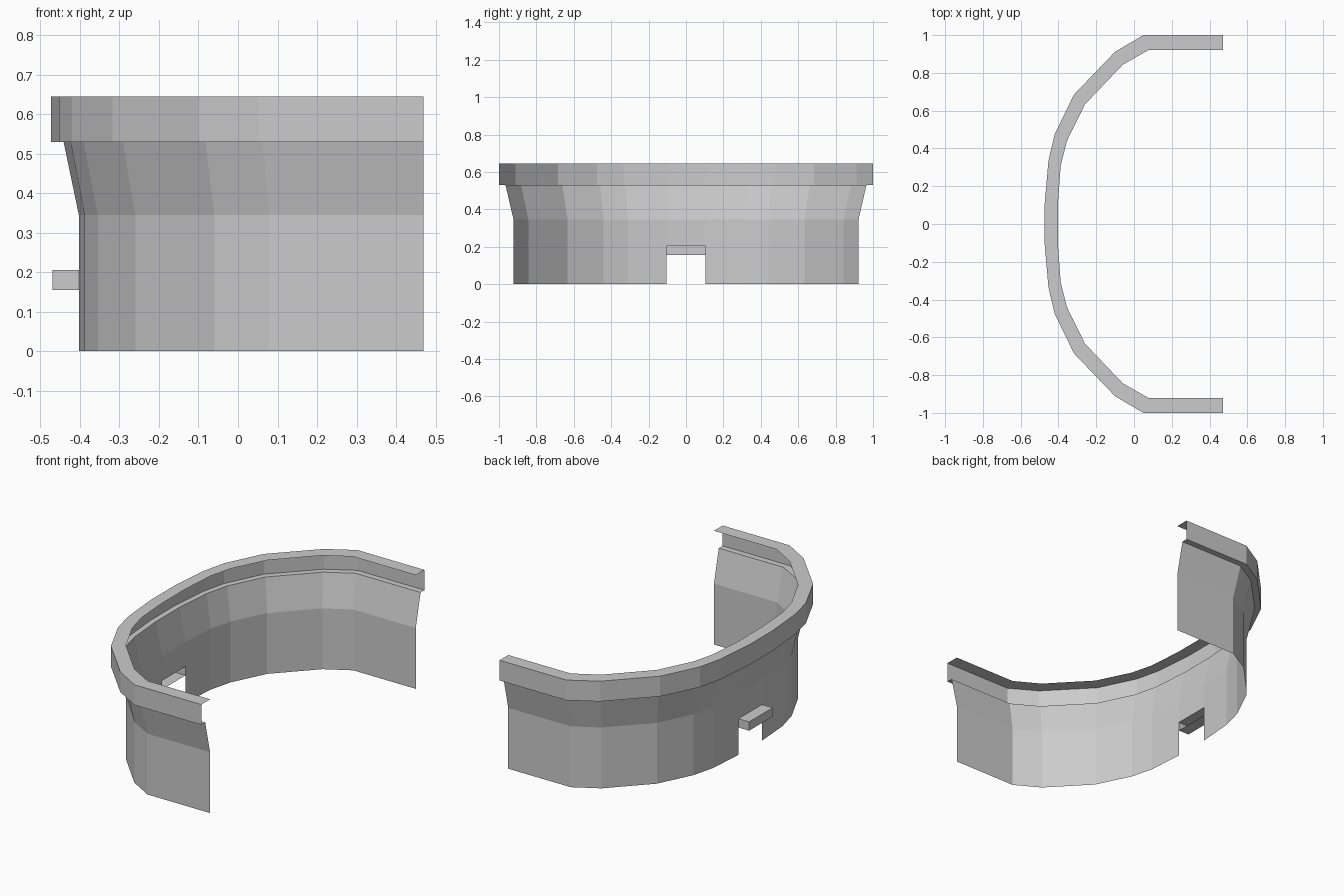
import bpy
import bmesh

if "Cube" in bpy.data.objects:
    bpy.data.objects.remove(bpy.data.objects["Cube"])

grey = bpy.data.materials.new("plain grey")
grey.use_nodes = True
grey.diffuse_color = (0.6, 0.6, 0.6, 1)
grey.node_tree.nodes["Principled BSDF"].inputs["Base Color"].default_value = (0.6, 0.6, 0.6, 1)

# Half plans of the horseshoe, from the open end to the notch
INNER = [(0.47, 0.922), (0.078, 0.922), (-0.06, 0.843), (-0.26, 0.633),
         (-0.355, 0.44), (-0.388, 0.31), (-0.403, 0.105)]
OUTER = [(0.47, 1.0), (0.05, 1.0), (-0.10, 0.912), (-0.318, 0.685),
         (-0.42, 0.475), (-0.453, 0.335), (-0.473, 0.105)]


def full_path(t):
    """Plan blended between inner and outer, mirrored across y."""
    half = [(a + (c - a) * t, b + (d - b) * t)
            for (a, b), (c, d) in zip(INNER, OUTER)]
    return half + [(x, -y) for x, y in reversed(half)]


def add_object(name, bm):
    bmesh.ops.recalc_face_normals(bm, faces=bm.faces)
    mesh = bpy.data.meshes.new(name)
    bm.to_mesh(mesh)
    bm.free()
    mesh.materials.append(grey)
    obj = bpy.data.objects.new(name, mesh)
    bpy.context.collection.objects.link(obj)
    return obj


def sweep(name, profile, notch_rows=()):
    """Thin sheet through (blend, height) rows, with an optional centre gap."""
    bm = bmesh.new()
    rows = [[bm.verts.new((x, y, z)) for x, y in full_path(t)] for t, z in profile]
    centre = len(INNER) - 1
    for r, (low, high) in enumerate(zip(rows, rows[1:])):
        for c in range(len(low) - 1):
            if not (r in notch_rows and c == centre):
                bm.faces.new((low[c], low[c + 1], high[c + 1], high[c]))
    return add_object(name, bm)


# Upright wall with the notch, flaring out at the top
sweep("flared_wall", [(0, 0), (0, 0.205), (0, 0.345), (0.55, 0.53)], notch_rows=(0,))

# Stepped rim: underside, outer band and top ledge
sweep("rim", [(0.55, 0.53), (1, 0.53), (1, 0.645), (0, 0.645)])

# Hollow ledge over the notch, open toward the inside
bm = bmesh.new()
bmesh.ops.create_cube(bm, size=1)
for v in bm.verts:
    v.co = (-0.4365 + v.co.x * 0.067, v.co.y * 0.21, 0.18 + v.co.z * 0.05)
bm.normal_update()
bmesh.ops.delete(bm, geom=[f for f in bm.faces if f.normal.x > 0.5], context='FACES_ONLY')
add_object("notch_ledge", bm)
